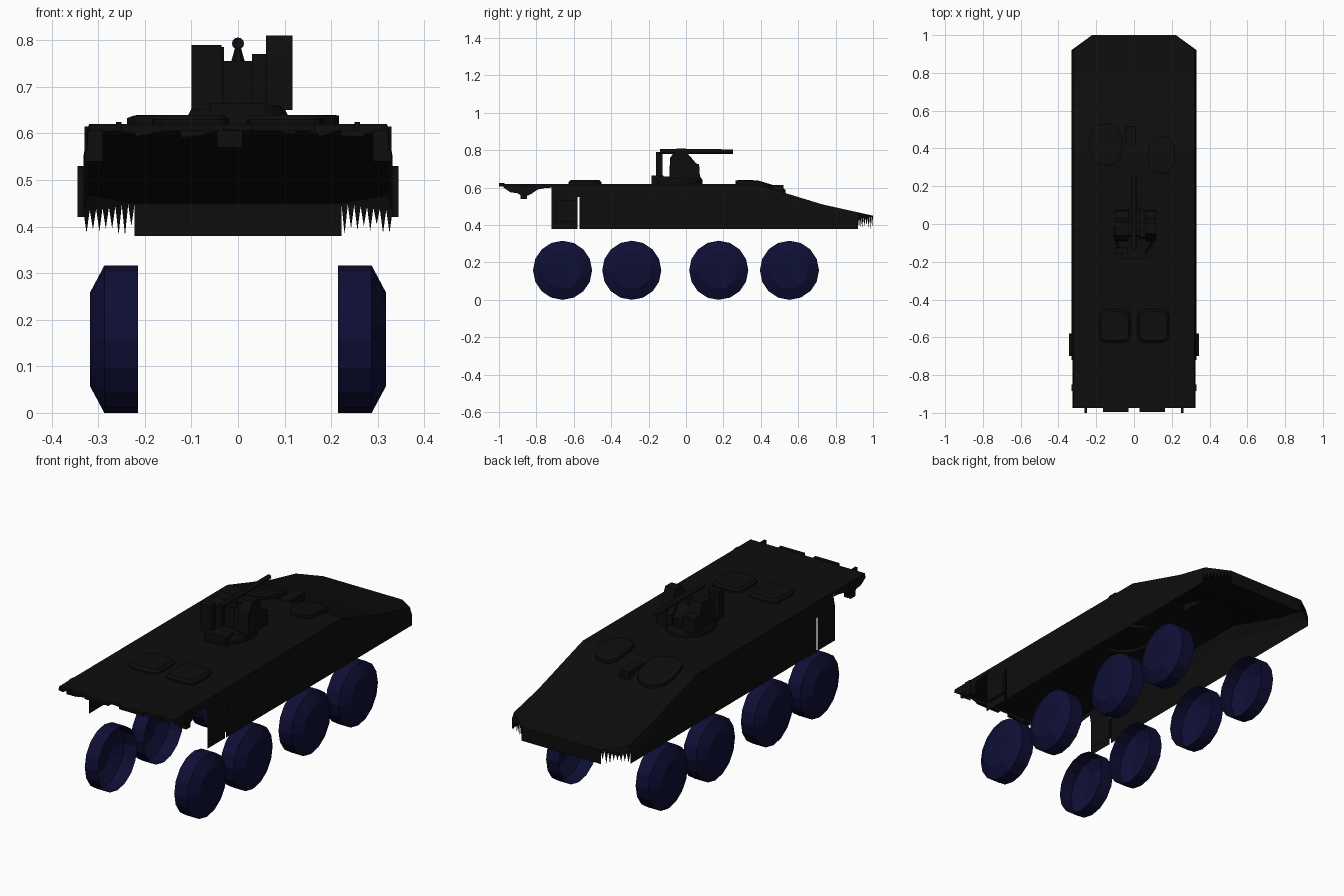
import bpy, bmesh, math, random
from mathutils import Vector

if "Cube" in bpy.data.objects:
    bpy.data.objects.remove(bpy.data.objects["Cube"])

random.seed(3)

def material(name, col):
    m = bpy.data.materials.new(name)
    m.diffuse_color = (*col, 1)
    m.use_nodes = True
    m.node_tree.nodes["Principled BSDF"].inputs["Base Color"].default_value = m.diffuse_color
    return m

BLACK = material("hull black", (0.004, 0.004, 0.004))
NAVY = material("wheel navy", (0.0045, 0.0045, 0.036))

def finish(name, bm, mat, recalc=True):
    if recalc:
        bmesh.ops.recalc_face_normals(bm, faces=bm.faces[:])
    me = bpy.data.meshes.new(name)
    bm.to_mesh(me)
    bm.free()
    me.materials.append(mat)
    ob = bpy.data.objects.new(name, me)
    bpy.context.collection.objects.link(ob)
    return ob

def poly(bm, pts):
    return bm.faces.new([bm.verts.new(p) for p in pts])

def loft(name, rings, mat, cap_start=True, cap_end=True):
    """Skin closed rings of equal point count."""
    bm = bmesh.new()
    vs = [[bm.verts.new(p) for p in r] for r in rings]
    n = len(vs[0])
    for a, b in zip(vs, vs[1:]):
        for i in range(n):
            j = (i + 1) % n
            bm.faces.new((a[i], a[j], b[j], b[i]))
    if cap_start:
        bm.faces.new(vs[0][::-1])
    if cap_end:
        bm.faces.new(vs[-1])
    return finish(name, bm, mat)

def ellipse(cx, cy, z, rx, ry, n=16, power=1.0):
    pts = []
    for i in range(n):
        t = 2 * math.pi * (i + 0.5) / n
        c, s = math.cos(t), math.sin(t)
        pts.append((cx + rx * math.copysign(abs(c) ** power, c),
                    cy + ry * math.copysign(abs(s) ** power, s), z))
    return pts

def box(name, x0, x1, y0, y1, z0, z1, mat=BLACK):
    ring = lambda z: [(x0, y0, z), (x1, y0, z), (x1, y1, z), (x0, y1, z)]
    return loft(name, [ring(z0), ring(z1)], mat)

# roof height along the hull
def roof(y):
    if y < 0.37:
        return 0.62
    if y < 0.73:
        return 0.62 - (y - 0.37) / 0.36 * 0.11
    return 0.51 - (y - 0.73) / 0.27 * 0.06

# hull shell: roof, upper bevel, sides, nose plate; open below and behind
bm = bmesh.new()
stations = [-0.975, -0.72, -0.58, -0.57, 0.3, 0.37, 0.73, 0.92]
left_right = {-1: [], 1: []}
for y in stations:
    z = roof(y)
    for s in (-1, 1):
        xb = 0.332
        sh = min(0.07, (z - 0.38) * 0.4)
        left_right[s].append([bm.verts.new(p) for p in (
            (s * 0.32, y, z), (s * xb, y, z - sh), (s * xb, y, 0.38))])
L, R = left_right[-1], left_right[1]
tip = {s: [bm.verts.new((s * 0.222, 1.0, z)) for z in (0.45, 0.38)] for s in (-1, 1)}
for i in range(len(stations) - 1):
    bm.faces.new((L[i][0], R[i][0], R[i + 1][0], L[i + 1][0]))
    if i == 0 or i == 2:
        continue
    for S in (L, R):
        for k in (0, 1):
            bm.faces.new((S[i][k], S[i + 1][k], S[i + 1][k + 1], S[i][k + 1]))
bm.faces.new((L[-1][0], R[-1][0], tip[1][0], tip[-1][0]))
bm.faces.new((tip[-1][0], tip[1][0], tip[1][1], tip[-1][1]))
for s, S in ((-1, L), (1, R)):
    bm.faces.new((S[-1][0], S[-1][1], tip[s][0]))
loose = [v for v in bm.verts if not v.link_faces]
bmesh.ops.delete(bm, geom=loose, context='VERTS')
finish("hull_shell", bm, BLACK)

# ragged fringe on the nose corners and narrow slit at the sides
bm = bmesh.new()
for s in (-1, 1):
    a, b = Vector((s * 0.332, 0.92, 0)), Vector((s * 0.222, 1.0, 0))
    n = 8
    for i in range(n):
        p, q = a.lerp(b, i / n), a.lerp(b, (i + 1) / n)
        m = (p + q) / 2
        zp, zq = 0.434 + 0.016 * i / n, 0.434 + 0.016 * (i + 1) / n
        poly(bm, [(p.x, p.y, zp), (q.x, q.y, zq),
                  (m.x, m.y, random.uniform(0.38, 0.405))])
    poly(bm, [(s * 0.32, -0.58, 0.62), (s * 0.32, -0.57, 0.62),
              (s * 0.332, -0.57, 0.55), (s * 0.332, -0.58, 0.55)])
finish("nose_fringe", bm, BLACK, False)

# ragged skirt under the rear overhang
bm = bmesh.new()
for s in (-1, 1):
    drops = [0.60, 0.575, 0.57, 0.55, 0.565, 0.59, 0.597, 0.6]
    for i in range(7):
        y0, y1 = -0.975 + i * 0.0365, -0.975 + (i + 1) * 0.0365
        poly(bm, [(s * 0.32, y0, 0.62), (s * 0.32, y1, 0.62),
                  (s * 0.325, y1, drops[i + 1]), (s * 0.325, y0, drops[i])])
for i in range(13):
    x0 = -0.32 + i * 0.64 / 13
    x1 = x0 + 0.64 / 13
    poly(bm, [(x0, -0.975, 0.62), (x1, -0.975, 0.62),
              (x1, -0.975, random.uniform(0.59, 0.61)),
              (x0, -0.975, random.uniform(0.59, 0.61))])
finish("rear_skirt", bm, BLACK, False)

for s, side in ((-1, "left"), (1, "right")):
    # rear lip, hanging brackets and side plates
    xs = sorted((s * 0.03, s * 0.165))
    box("rear_lip_" + side, *xs, -0.995, -0.975, 0.605, 0.622)
    xs = sorted((s * 0.25, s * 0.262))
    box("rear_pin_" + side, *xs, -1.0, -0.97, 0.605, 0.625)
    xs = sorted((s * 0.29, s * 0.33))
    box("rear_bracket_" + side, *xs, -0.885, -0.85, 0.54, 0.615)
    xs = sorted((s * 0.331, s * 0.345))
    box("side_plate_" + side, *xs, -0.7, -0.58, 0.42, 0.53)
    # rear hatches with rounded corners
    loft("rear_hatch_" + side,
         [ellipse(s * 0.102, -0.54, z, r, r * 1.06, 20, 0.4)
          for z, r in ((0.615, 0.083), (0.63, 0.083), (0.64, 0.072))], BLACK)

# front hatches and the vision block between them
def front_hatch(name, cx, cy, rx, ry):
    rings = [[(x, y, min(0.64, roof(y) + h)) for x, y, _ in
              ellipse(cx, cy, 0, rx * k, ry * k, 14, 0.8)]
             for h, k in ((-0.005, 1), (0.018, 1), (0.023, 0.85))]
    loft(name, rings, BLACK)

front_hatch("front_hatch_left", -0.15, 0.42, 0.09, 0.112)
front_hatch("front_hatch_right", 0.145, 0.365, 0.073, 0.1)
box("vision_block", -0.045, 0.01, 0.39, 0.52, 0.57, 0.615)

# turret ring and station body
loft("turret_ring", [ellipse(0, -0.045, z, r, r * 1.25, 20)
                     for z, r in ((0.605, 0.108), (0.64, 0.108), (0.66, 0.098))],
     BLACK, cap_start=False)
box("turret_rear_post", -0.1, -0.035, -0.16, -0.125, 0.65, 0.79)
box("turret_rear_base", -0.06, 0.06, -0.185, -0.12, 0.62, 0.665)

def tower(name, x0, x1, prof):
    loft(name, [[(x, y, z) for y, z in prof] for x in (x0, x1)], BLACK)

tower("turret_left_tower", -0.1, -0.03,
      [(-0.09, 0.65), (-0.085, 0.76), (-0.06, 0.785), (0.01, 0.785),
       (0.03, 0.73), (0.07, 0.725), (0.075, 0.65)])
tower("turret_right_tower", 0.06, 0.117,
      [(-0.09, 0.65), (-0.08, 0.765), (-0.05, 0.81), (0.0, 0.81),
       (0.03, 0.735), (0.07, 0.725), (0.075, 0.65)])
tower("turret_inner_block", 0.03, 0.06,
      [(-0.08, 0.65), (-0.07, 0.77), (0.02, 0.77), (0.07, 0.71), (0.07, 0.65)])
tower("turret_core", -0.03, 0.03,
      [(-0.07, 0.65), (-0.06, 0.755), (0.01, 0.755), (0.06, 0.7), (0.06, 0.65)])
loft("gun_mount", [ellipse(0, -0.03, z, r, r * 1.6, 8)
                   for z, r in ((0.74, 0.02), (0.79, 0.005))], BLACK)

# gun barrel
def x_z_ring(y, r, n=12):
    return [(r * math.cos(2 * math.pi * i / n), y,
             0.793 + r * math.sin(2 * math.pi * i / n)) for i in range(n)]

loft("gun_barrel", [x_z_ring(-0.14, 0.013), x_z_ring(0.25, 0.012)], BLACK)

# wheels: sixteen-sided cups, open inwards, chamfered outwards
def wheel(name, s, cy):
    prof = [(0.215, 0.158), (0.287, 0.158), (0.318, 0.1)]
    n = 16
    rings = [[(s * x, cy + r * math.cos(2 * math.pi * i / n),
               0.158 + r * math.sin(2 * math.pi * i / n)) for i in range(n)]
             for x, r in prof]
    loft(name, rings, NAVY, cap_start=False)

for i, cy in enumerate((-0.66, -0.29, 0.175, 0.553)):
    for s, side in ((-1, "left"), (1, "right")):
        wheel(f"wheel_{side}_{i + 1}", s, cy)
